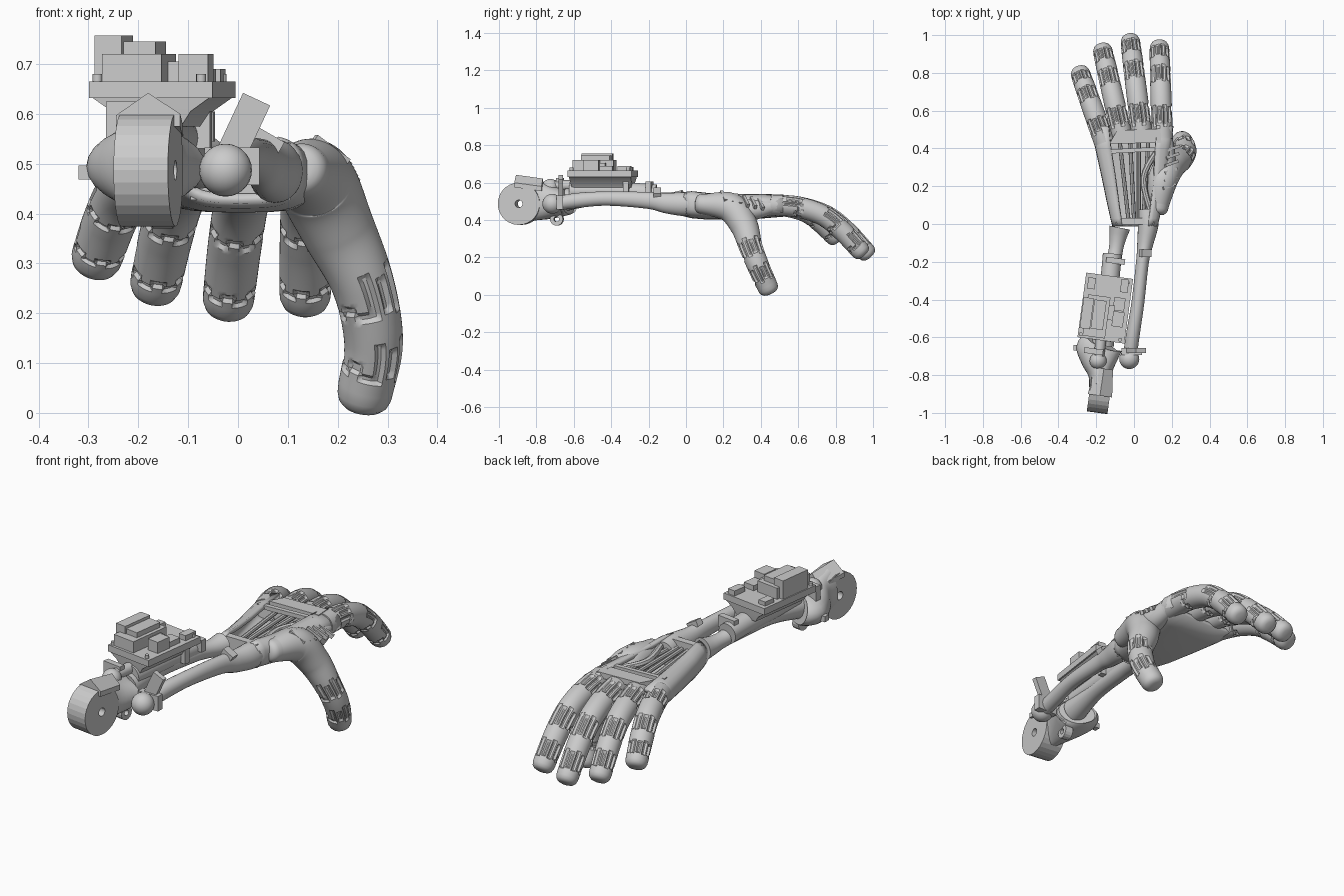
import bpy, bmesh
from math import sin, cos, pi, radians
from mathutils import Vector, Matrix

if "Cube" in bpy.data.objects:
    bpy.data.objects.remove(bpy.data.objects["Cube"])

YAW = radians(-7.8)          # forearm leans slightly off the y axis
RZ = Matrix.Rotation(YAW, 4, 'Z')


def finish(name, bm, angle=35, mat=None):
    if mat:
        bmesh.ops.transform(bm, matrix=mat, verts=bm.verts)
    bmesh.ops.recalc_face_normals(bm, faces=bm.faces)
    me = bpy.data.meshes.new(name)
    bm.to_mesh(me)
    bm.free()
    ob = bpy.data.objects.new(name, me)
    bpy.context.collection.objects.link(ob)
    for o in bpy.context.selected_objects:
        o.select_set(False)
    ob.select_set(True)
    bpy.context.view_layer.objects.active = ob
    bpy.ops.object.shade_smooth_by_angle(angle=radians(angle))
    return ob


def box(name, center, size, mat=None):
    bm = bmesh.new()
    bmesh.ops.create_cube(bm, size=1, matrix=Matrix.Translation(center) @ Matrix.Diagonal((*size, 1)))
    return finish(name, bm, mat=mat)


def spline(pts, t):
    n = len(pts) - 1
    i = min(int(t * n), n - 1)
    u = t * n - i
    a, b, c, d = (pts[max(0, min(n, j))] for j in (i - 1, i, i + 1, i + 2))
    return [0.5 * (2*q + (r - p)*u + (2*p - 5*q + 4*r - s)*u*u + (3*q - p - 3*r + s)*u**3)
            for p, q, r, s in zip(a, b, c, d)]


def tube(name, pts, n=24, rings=20, up=(0, 0, 1), cap0=False, cap1=False, joints=()):
    """Swept tube; points are x, y, z, radius[, vertical radius]. Joints get crenellated grooves."""
    pts = [list(p) + [p[3]] * (5 - len(p)) for p in pts]
    bm, loops, stations = bmesh.new(), [], []
    for i in range(rings + 1):
        t = i / rings
        p = spline(pts, t)
        a, b = spline(pts, max(0, t - .01)), spline(pts, min(1, t + .01))
        stations.append((Vector(p[:3]), (Vector(b[:3]) - Vector(a[:3])).normalized(), p[3], p[4], t))
    caps = ((.4, .975), (.7, .88), (.9, .69), (1, .42))
    p, d, r, h, t = stations[-1]
    tail = [(p + d*r*u*.9, d, r*k, h*k, 2) for u, k in caps] if cap1 else []
    p, d, r, h, t = stations[0]
    head = [(p - d*r*u*.9, d, r*k, h*k, -1) for u, k in reversed(caps)] if cap0 else []
    for p, d, r, h, t in head + stations + tail:
        side = d.cross(Vector(up)).normalized()
        nor = side.cross(d)
        ring = []
        for k in range(n):
            a = 2*pi*k/n
            stagger, cut = .02*((k//4) % 2), 0
            for j0, j1 in joints:
                if cos(a) > .1 and (k//2) % 2 and j0 + stagger < t < j1 - stagger:
                    cut = .009
                if cos(a) <= .1 and j1 - .06 + stagger*1.5 < t < j1 - .03 + stagger*1.5:
                    cut = .007
            ring.append(bm.verts.new(p + side*sin(a)*(r - cut) + nor*cos(a)*(h - cut)))
        loops.append(ring)
    for A, B in zip(loops, loops[1:]):
        for k in range(n):
            bm.faces.new((A[k], A[(k+1) % n], B[(k+1) % n], B[k]))
    bm.faces.new(loops[0])
    bm.faces.new(loops[-1])
    return finish(name, bm)


def ring(name, center, ro, ri, width, n=24):
    """Pierced disc with its axis across the forearm."""
    bm = bmesh.new()
    prof = [(ri, -width/2), (ro, -width/2), (ro, width/2), (ri, width/2)]
    L = [[bm.verts.new((x, r*cos(2*pi*k/n), r*sin(2*pi*k/n))) for r, x in prof] for k in range(n)]
    for k in range(n):
        for j in range(4):
            bm.faces.new((L[k][j], L[k][(j+1) % 4], L[(k+1) % n][(j+1) % 4], L[(k+1) % n][j]))
    return finish(name, bm, 12, Matrix.Translation(center) @ RZ)


def ball(name, center, r):
    bm = bmesh.new()
    bmesh.ops.create_uvsphere(bm, u_segments=24, v_segments=14, radius=r)
    return finish(name, bm, mat=Matrix.Translation(center))


# Four fingers: base x, base y, tip x, tip y, tip z
for name, bx, by, tx, ty, tz in (
        ("index_finger", .15, .45, .135, .922, .247), ("middle_finger", .045, .45, -.018, .955, .238),
        ("ring_finger", -.06, .45, -.163, .905, .27), ("little_finger", -.155, .43, -.28, .785, .322)):
    path = []
    for t, drop, r in ((0, 0, .056), (.3, .04, .056), (.6, .24, .055), (.82, .6, .054), (1, 1, .052)):
        path.append((bx + (tx-bx)*t, by + (ty-by)*t, .48 - (.48-tz)*drop, r))
    tube(name, path, n=48, rings=70, cap1=True, joints=((.14, .3), (.5, .68), (.8, .97)))

# Thumb with its fleshy base, web and ribs
tube("thumb", [(.13, .10, .485, .055), (.155, .24, .465, .08), (.20, .31, .37, .074), (.25, .345, .26, .063),
               (.272, .39, .145, .059), (.257, .432, .053, .056)],
     n=48, rings=80, up=(1, -.1, .35), cap0=True, cap1=True, joints=((.56, .7), (.78, .92)))
tube("thumb_web", [(.15, .26, .46, .06), (.165, .36, .455, .055), (.165, .45, .47, .04)], cap0=True, cap1=True)
for i in range(6):
    box("thumb_rib", (0, 0, 0), (.085, .016, .02),
        Matrix.Translation((.185 + .004*i, .20 + .04*i, .525 - .008*i))
        @ Matrix.Rotation(radians(20), 4, 'Z') @ Matrix.Rotation(radians(35), 4, 'Y'))

# Palm shell, open at the back of the hand
bm, rows = bmesh.new(), []
sections = [(-.01, .005, .11, .545, .43), (.03, .005, .12, .55, .42), (.12, .005, .14, .54, .412),
            (.25, .003, .165, .535, .412), (.4, -.005, .19, .535, .418), (.52, -.008, .207, .53, .428)]
for y, cx, w, zt, zb in sections:
    row = []
    for k in range(25):
        a = radians(62 - 304*k/24)
        f = lambda v: (1 if v > 0 else -1) * abs(v)**.65
        row.append(bm.verts.new((cx + w*f(cos(a)), y, (zt+zb)/2 + (zt-zb)/2*f(sin(a)))))
    rows.append(row)
for A, B in zip(rows, rows[1:]):
    for k in range(24):
        bm.faces.new((A[k], A[k+1], B[k+1], B[k]))
shell = finish("palm_shell", bm)
m = shell.modifiers.new("thickness", 'SOLIDIFY')
m.thickness, m.offset = .02, 0

# Hand frame: knuckle plate, crossbars and inner bones
bm = bmesh.new()
plate = [(-.13, .425), (-.09, .495), (.14, .505), (.145, .43)]
lo = [bm.verts.new((x, y, .51)) for x, y in plate]
hi = [bm.verts.new((x, y, .538)) for x, y in plate]
bm.faces.new(lo)
bm.faces.new(hi)
for k in range(4):
    bm.faces.new((lo[k], lo[(k+1) % 4], hi[(k+1) % 4], hi[k]))
finish("knuckle_plate", bm)
box("hand_crossbar", (.01, .39, .527), (.29, .022, .02), Matrix.Rotation(radians(3), 4, 'Z'))
box("wrist_wall", (.005, .015, .485), (.2, .035, .115))
for x0, x1 in ((-.075, -.03), (-.02, 0), (.025, .025), (.075, .05)):
    tube("hand_bone", [(x0, .43, .505, .011), (x1, .03, .505, .011)], n=8, rings=2)
tube("palm_brace", [(.13, .4, .51, .016), (.05, .24, .51, .016), (.10, .03, .52, .016)], n=8, rings=10)

# Inner forearm bone, ball end and its clips
tube("radius_bone", [(.07, .08, .485, .055), (.075, .0, .485, .055, .064), (.06, -.1, .49, .043, .055),
                     (.045, -.2, .505, .034, .045), (.02, -.42, .515, .034, .038), (-.005, -.58, .505, .036, .04),
                     (-.022, -.70, .487, .037)], rings=30)
ball("radius_ball", (-.025, -.715, .487), .053)
box("radius_collar", (-.012, -.675, .495), (.11, .035, .075))
box("slotted_clip", (0, 0, 0), (.06, .025, .12),
    Matrix.Translation((.012, -.67, .575)) @ Matrix.Rotation(radians(25), 4, 'Y'))
box("wrist_clip", (0, 0, 0), (.06, .04, .03),
    Matrix.Translation((.06, -.155, .545)) @ Matrix.Rotation(radians(30), 4, 'Y'))

# Outer forearm bone with flared wrist socket and flared elbow
tube("ulna_bone", [(-.075, -.02, .505, .055), (-.085, -.07, .505, .045), (-.095, -.13, .51, .038),
                   (-.11, -.22, .52, .04), (-.14, -.45, .525, .042), (-.165, -.64, .51, .06)], rings=30)
tube("motor_tube", [(-.115, -.16, .54, .05), (-.135, -.38, .555, .05), (-.16, -.62, .555, .05)], rings=4)
tube("elbow_flare", [(-.175, -.635, .50, .09, .07), (-.185, -.66, .495, .12, .075), (-.185, -.73, .495, .095, .09),
                     (-.18, -.80, .502, .062, .105), (-.18, -.86, .51, .058, .115)], rings=16)
ring("elbow_disc", (-.18, -.887, .487), .113, .02, .11, 28)
ring("lower_lug", (-.15, -.69, .405), .035, .014, .04, 16)
box("side_lug", (-.29, -.655, .482), (.06, .03, .028))
ball("elbow_pin", (-.19, -.725, .575), .045)
tube("drive_shaft", [(-.19, -.73, .585, .028), (-.17, -.58, .585, .028)], n=12, rings=2)

# Pointed cap over the elbow disc
bm = bmesh.new()
ends = [[bm.verts.new((x*s, y, z + dz)) for x, z in ((-.07, .575), (-.07, .597), (-.005, .642), (.06, .6), (.06, .575))]
        for y, dz, s in ((-.025, 0, 1), (.12, -.02, .75))]
bm.faces.new(ends[0])
bm.faces.new(ends[1])
for k in range(5):
    bm.faces.new((ends[0][k], ends[0][(k+1) % 5], ends[1][(k+1) % 5], ends[1][k]))
finish("elbow_cap", bm, mat=Matrix.Translation((-.172, -.885, 0)) @ RZ)

# Control board on its tapered tray
B = Matrix.Translation((-.152, -.445, 0)) @ RZ
box("control_board", (0, 0, .648), (.25, .345, .033), B)
bm = bmesh.new()
tray = []
for z, w, l in ((.575, .06, .16), (.605, .08, .165), (.632, .118, .168)):
    tray.append([bm.verts.new((sx*w, sy*l, z)) for sx, sy in ((-1, -1), (1, -1), (1, 1), (-1, 1))])
bm.faces.new(tray[0])
bm.faces.new(tray[2])
for P, Q in zip(tray, tray[1:]):
    for k in range(4):
        bm.faces.new((P[k], P[(k+1) % 4], Q[(k+1) % 4], Q[k]))
finish("board_tray", bm, mat=B)
for u, v, w, l, top in ((-.04, -.05, .12, .22, .72), (-.093, -.04, .055, .165, .757), (-.03, -.04, .065, .155, .745),
                        (.07, .03, .06, .07, .69), (.03, -.02, .04, .08, .705), (.075, -.05, .06, .08, .72),
                        (-.09, .12, .04, .06, .685), (.085, .13, .04, .07, .69)):
    box("board_component", (u, v, (.66 + top)/2), (w, l, top - .66), B)
for u, v in ((.10, .15), (-.11, -.155), (.10, -.155)):
    bm = bmesh.new()
    bmesh.ops.create_cone(bm, cap_ends=True, segments=12, radius1=.01, radius2=.01, depth=.02)
    finish("board_screw", bm, mat=B @ Matrix.Translation((u, v, .67)))
for u, v, h in ((-.03, -.235, .10), (.03, .135, .09), (.02, .255, .06)):
    box("tube_clamp", (u, v, .575), (.1, .03, h), B)
